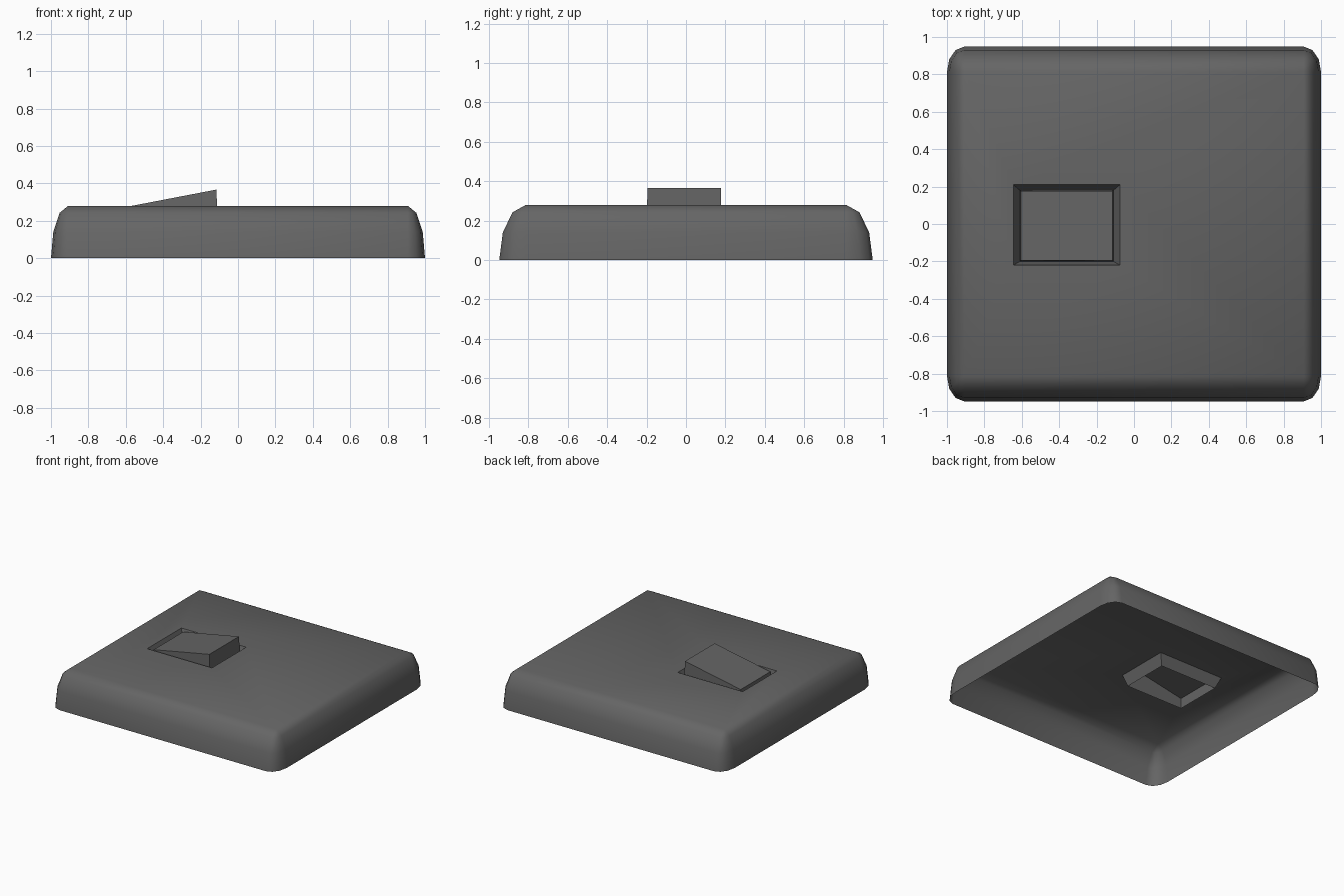
import bpy, bmesh, math

cube = bpy.data.objects.get("Cube")
if cube:
    bpy.data.objects.remove(cube, do_unlink=True)

grey = bpy.data.materials.new("dark_grey")
grey.use_nodes = True
grey.diffuse_color = (0.13, 0.13, 0.13, 1)
grey.node_tree.nodes["Principled BSDF"].inputs["Base Color"].default_value = (0.13, 0.13, 0.13, 1)

SEGS = 3                      # bevel segments
HALF_X, HALF_Y, HEIGHT = 1.0, 0.948, 0.28
RAD_X, RAD_Y = 0.092, 0.135   # corner radii
QUADRANTS = ((1, 1), (-1, 1), (-1, -1), (1, -1))


def loft(name, rings, cap=False):
    """Skin a list of equal-length rings, open at the bottom."""
    bm = bmesh.new()
    loops = [[bm.verts.new(p) for p in ring] for ring in rings]
    for lo, hi in zip(loops, loops[1:]):
        for i in range(len(lo)):
            j = (i + 1) % len(lo)
            bm.faces.new((lo[i], lo[j], hi[j], hi[i]))
    if cap:
        bm.faces.new(loops[-1])
    bmesh.ops.remove_doubles(bm, verts=bm.verts[:], dist=0.0001)
    mesh = bpy.data.meshes.new(name)
    bm.to_mesh(mesh)
    bm.free()
    mesh.materials.append(grey)
    obj = bpy.data.objects.new(name, mesh)
    bpy.context.collection.objects.link(obj)
    bpy.ops.object.select_all(action='DESELECT')
    obj.select_set(True)
    bpy.context.view_layer.objects.active = obj
    bpy.ops.object.shade_smooth_by_angle(angle=math.radians(50))
    return obj


def rounded_ring(scale, z):
    """Rounded rectangle whose corner radii shrink with scale."""
    ring = []
    for q, (sx, sy) in enumerate(QUADRANTS):
        for k in range(SEGS + 1):
            a = math.pi / 2 * (q + k / SEGS)
            ring.append((sx * (HALF_X - RAD_X) + RAD_X * scale * math.cos(a),
                         sy * (HALF_Y - RAD_Y) + RAD_Y * scale * math.sin(a), z))
    return ring


def rect_ring(x0, x1, y0, y1, z_left, z_right, repeat=1):
    """Rectangle that may slope along x."""
    ring = []
    for sx, sy in QUADRANTS:
        p = (x1 if sx > 0 else x0, y1 if sy > 0 else y0, z_right if sx > 0 else z_left)
        ring += [p] * repeat
    return ring


# Hollow cover plate with rounded edges and a rectangular opening
opening = (-0.645, -0.075, -0.22, 0.21, HEIGHT, HEIGHT)
steps = [math.pi / 2 * k / SEGS for k in range(SEGS + 1)]
plate_rings = [rounded_ring(math.cos(t), HEIGHT * math.sin(t)) for t in steps]
plate_rings.append(rect_ring(*opening, repeat=SEGS + 1))
loft("cover_plate", plate_rings)

# Sloped recess walls and the tilted, hollow rocker rising out of them
recess_floor = rect_ring(-0.61, -0.11, -0.2, 0.18, 0.195, 0.195)
loft("recess_walls", [rect_ring(*opening), recess_floor])
rocker_top = rect_ring(-0.605, -0.115, -0.195, 0.177, 0.273, 0.367)
loft("rocker_switch", [recess_floor, rocker_top], cap=True)
